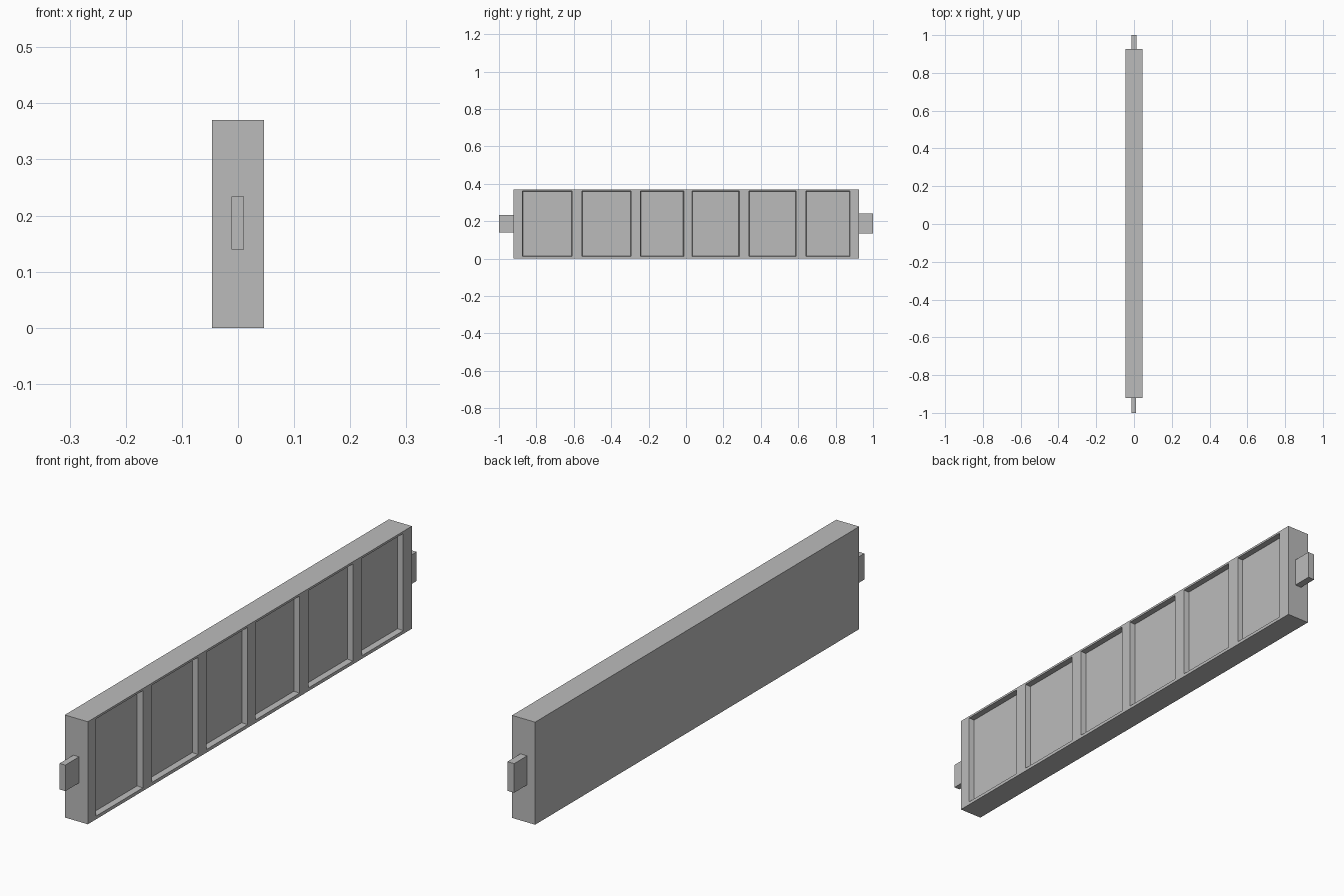
import bpy
import bmesh

cube = bpy.data.objects.get("Cube")
if cube:
    bpy.data.objects.remove(cube, do_unlink=True)

grey = bpy.data.materials.new("plain_grey")
grey.use_nodes = True
colour = (0.5, 0.5, 0.5, 1)
grey.diffuse_color = colour
grey.node_tree.nodes["Principled BSDF"].inputs["Base Color"].default_value = colour


def add_box(bm, xs, ys, zs, taper=0):
    """Box between limits; taper narrows its low-x end."""
    verts = bmesh.ops.create_cube(bm, size=1)["verts"]
    for v in verts:
        shrink = taper if v.co.x < 0 else 0
        for i, (lo, hi) in enumerate((xs, ys, zs)):
            inset = shrink if i else 0
            v.co[i] = lo + inset if v.co[i] < 0 else hi - inset


def make_object(name, bm):
    mesh = bpy.data.meshes.new(name)
    bm.to_mesh(mesh)
    bm.free()
    mesh.materials.append(grey)
    obj = bpy.data.objects.new(name, mesh)
    bpy.context.collection.objects.link(obj)
    return obj


def make_box(name, xs, ys, zs):
    bm = bmesh.new()
    add_box(bm, xs, ys, zs)
    return make_object(name, bm)


# Long upright board
board = make_box("board", (-0.046, 0.046), (-0.922, 0.926), (0, 0.37))

# Six shallow pockets along one broad side
pockets = [(-0.877, -0.607), (-0.559, -0.292), (-0.246, -0.01),
           (0.031, 0.287), (0.335, 0.591), (0.639, 0.878)]
bm = bmesh.new()
for span in pockets:
    add_box(bm, (0.026, 0.046), span, (0.01, 0.364), taper=0.005)
# Push the open ends of the cutters past the surface
for v in bm.verts:
    if v.co.x > 0.04:
        v.co.x += 0.01
cutter = make_object("pocket_cutter", bm)
cutter.hide_render = True
cutter.hide_viewport = True

cut = board.modifiers.new("pockets", "BOOLEAN")
cut.operation = "DIFFERENCE"
cut.solver = "EXACT"
cut.object = cutter

# Small tabs on the two ends
make_box("front_tab", (-0.012, 0.011), (-1, -0.922), (0.14, 0.234))
make_box("back_tab", (-0.014, 0.013), (0.926, 1), (0.135, 0.24))
